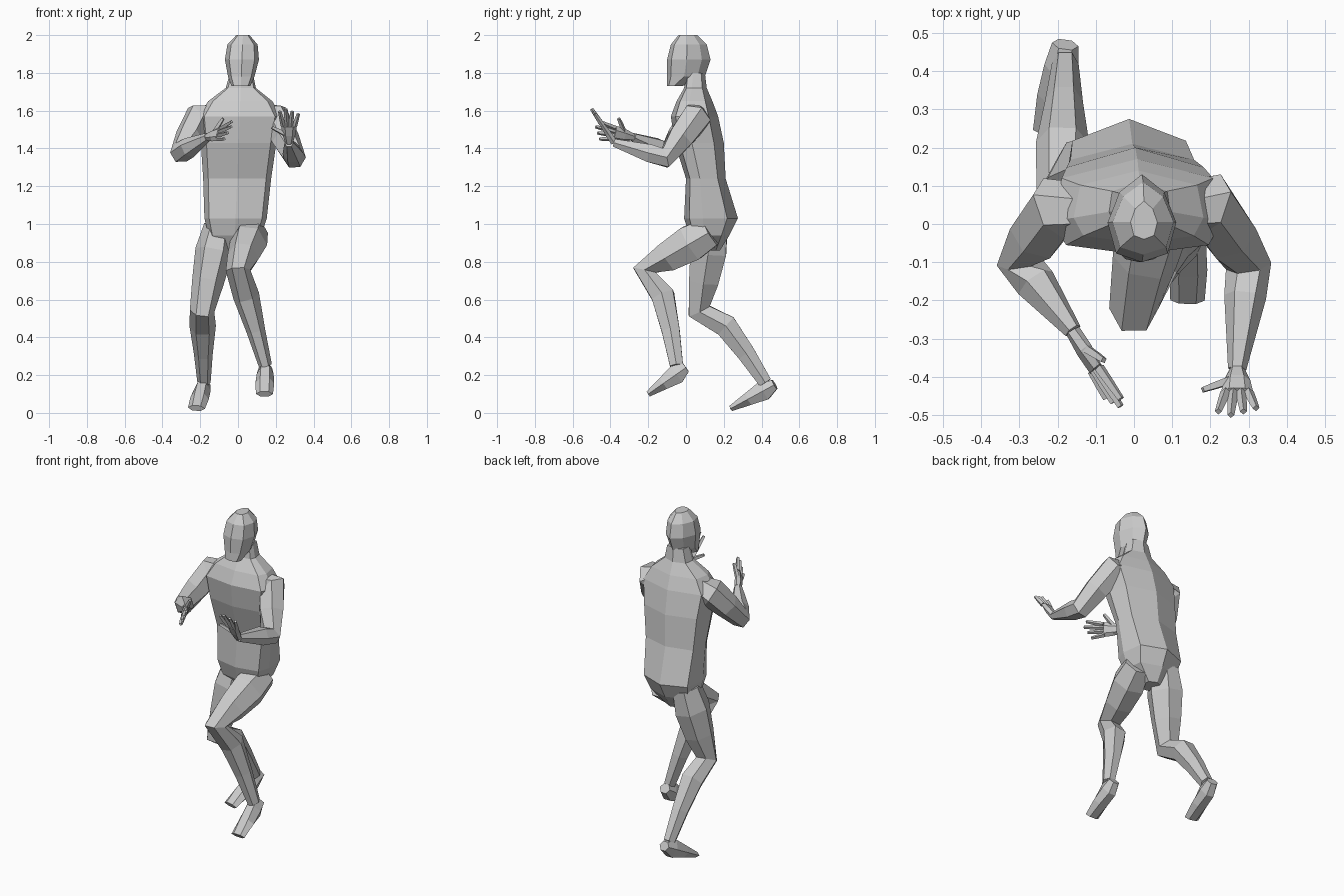
import bpy, bmesh, math
from mathutils import Vector

default_cube = bpy.data.objects.get("Cube")
if default_cube:
    bpy.data.objects.remove(default_cube, do_unlink=True)

shade = .6
grey = bpy.data.materials.new("plain grey")
grey.use_nodes = True
grey.diffuse_color = (shade, shade, shade, 1)
grey.node_tree.nodes["Principled BSDF"].inputs["Base Color"].default_value = grey.diffuse_color


def skin(name, rings):
    """Join equal rings of points into a closed, flat-faced shell."""
    bm = bmesh.new()
    loops = [[bm.verts.new(point) for point in ring] for ring in rings]
    for low, high in zip(loops, loops[1:]):
        for i in range(len(low)):
            bm.faces.new((low[i - 1], low[i], high[i], high[i - 1]))
    bm.faces.new(loops[0])
    bm.faces.new(loops[-1])
    bmesh.ops.recalc_face_normals(bm, faces=bm.faces[:])
    mesh = bpy.data.meshes.new(name)
    bm.to_mesh(mesh)
    bm.free()
    mesh.materials.append(grey)
    bpy.context.collection.objects.link(bpy.data.objects.new(name, mesh))


def limb(name, points, widths, depths=None, side=Vector((1, 0, 0)), sides=6):
    """Tube along the points, each ring square to the path."""
    depths = depths or widths
    last = len(points) - 1
    rings = []
    for k, (centre, width, depth) in enumerate(zip(points, widths, depths)):
        before, after = points[max(k - 1, 0)], points[min(k + 1, last)]
        forward = ((centre - before).normalized() + (after - centre).normalized()).normalized()
        across = (side - forward * side.dot(forward)).normalized()
        up = forward.cross(across)
        angles = [math.tau * i / sides for i in range(sides)]
        rings.append([centre + across * width * math.cos(angle) + up * depth * math.sin(angle)
                      for angle in angles])
    skin(name, rings)


def trunk(name, levels, corner, side_share, cheek):
    """Eight-sided stack; levels are height, half width, front y, back y."""
    half = [(0, 0), (corner, .1), (1, side_share), (cheek, .8), (0, 1)]
    outline = half + [(-across, along) for across, along in half[-2:0:-1]]
    rings = []
    for height, width, front, back in levels:
        lean = .04 * (height - 1.35)
        rings.append([(lean + width * across, front + (back - front) * along, height)
                      for across, along in outline])
    skin(name, rings)


def leg(name, hip, knee, ankle, toe):
    """One tube from hip to ankle with the calf pushed backward, and a foot flattened to the toe."""
    backward = Vector((1, 0, 0)).cross(ankle - knee).normalized()
    calf = knee.lerp(ankle, .3) + backward * .05
    shin = knee.lerp(ankle, .65) + backward * .03
    limb(name + "_leg", [hip, hip.lerp(knee, .3), hip.lerp(knee, .65), knee, calf, shin, ankle],
         (.08, .1, .085, .065, .07, .05, .035), (.09, .11, .09, .07, .07, .055, .04))
    heel = ankle + Vector((0, .05, -.01))
    limb(name + "_foot", [heel, heel.lerp(toe, .25), heel.lerp(toe, .6), toe],
         (.035, .045, .05, .045), (.03, .06, .04, .018))


def arm(name, shoulder, elbow, wrist):
    """Upper arm rooted in the chest and a forearm tapering to the wrist."""
    root = shoulder.lerp(Vector((0, .05, 1.6)), .6)
    limb(name, [root, shoulder, shoulder.lerp(elbow, .5), elbow, elbow.lerp(wrist, .3), wrist],
         (.06, .085, .075, .06, .055, .024))


def hand(name, wrist, aim, spread):
    """Palm, a fan of four fingers and a thumb; spread points to the thumb side."""
    knuckle = wrist + aim
    middle = wrist.lerp(knuckle, .5)
    limb(name + "_palm", [wrist, middle, knuckle], (.02, .035, .042), (.02, .02, .014), spread)
    finger_widths = (.014, .012, .009)
    for i, label in enumerate(("index", "middle", "ring", "little")):
        fan = spread * (1.5 - i)
        base = knuckle + fan * .02
        tip = knuckle + aim * (1 - .15 * abs(i - 1)) + fan * .033
        limb(f"{name}_{label}_finger", [base, base.lerp(tip, .5), tip], finger_widths, None, spread, 4)
    base = middle + spread * .02
    tip = middle + spread * .09 + aim * .4
    limb(name + "_thumb", [base, base.lerp(tip, .6), tip], finger_widths, None, aim, 4)


# Torso from crotch to neck, then the head
trunk("torso", [(.86, .05, .07, .18), (.94, .14, .02, .23), (1.03, .165, -.01, .275),
                (1.24, .18, 0, .21), (1.43, .2, -.06, .2), (1.57, .22, -.08, .17),
                (1.65, .17, -.05, .14), (1.72, .08, -.01, .11), (1.8, .06, 0, .1)], .85, .35, .9)
trunk("head", [(1.73, .05, -.1, -.02), (1.78, .07, -.1, .1), (1.87, .09, -.1, .13),
               (1.95, .08, -.08, .11), (2, .035, -.04, .06)], .75, .45, .65)

# Left knee raised, right leg trailing behind
leg("left", hip=Vector((.08, .13, .96)), knee=Vector((0, -.22, .755)),
    ankle=Vector((.145, -.05, .25)), toe=Vector((.14, -.2, .1)))
leg("right", hip=Vector((-.1, .14, .99)), knee=Vector((-.19, .07, .54)),
    ankle=Vector((-.18, .42, .16)), toe=Vector((-.22, .24, .025)))

# Both arms bent forward, left palm raised and right palm turned inward
left_wrist = Vector((.27, -.38, 1.43))
arm("left_arm", shoulder=Vector((.2, .05, 1.56)), elbow=Vector((.3, -.11, 1.35)), wrist=left_wrist)
hand("left_hand", left_wrist, aim=Vector((0, -.06, .09)), spread=Vector((-1, 0, 0)))
right_wrist = Vector((-.16, -.28, 1.46))
arm("right_arm", shoulder=Vector((-.21, .04, 1.56)), elbow=Vector((-.3, -.1, 1.38)), wrist=right_wrist)
hand("right_hand", right_wrist, aim=Vector((.06, -.1, .02)), spread=Vector((.3, .15, .9)))
